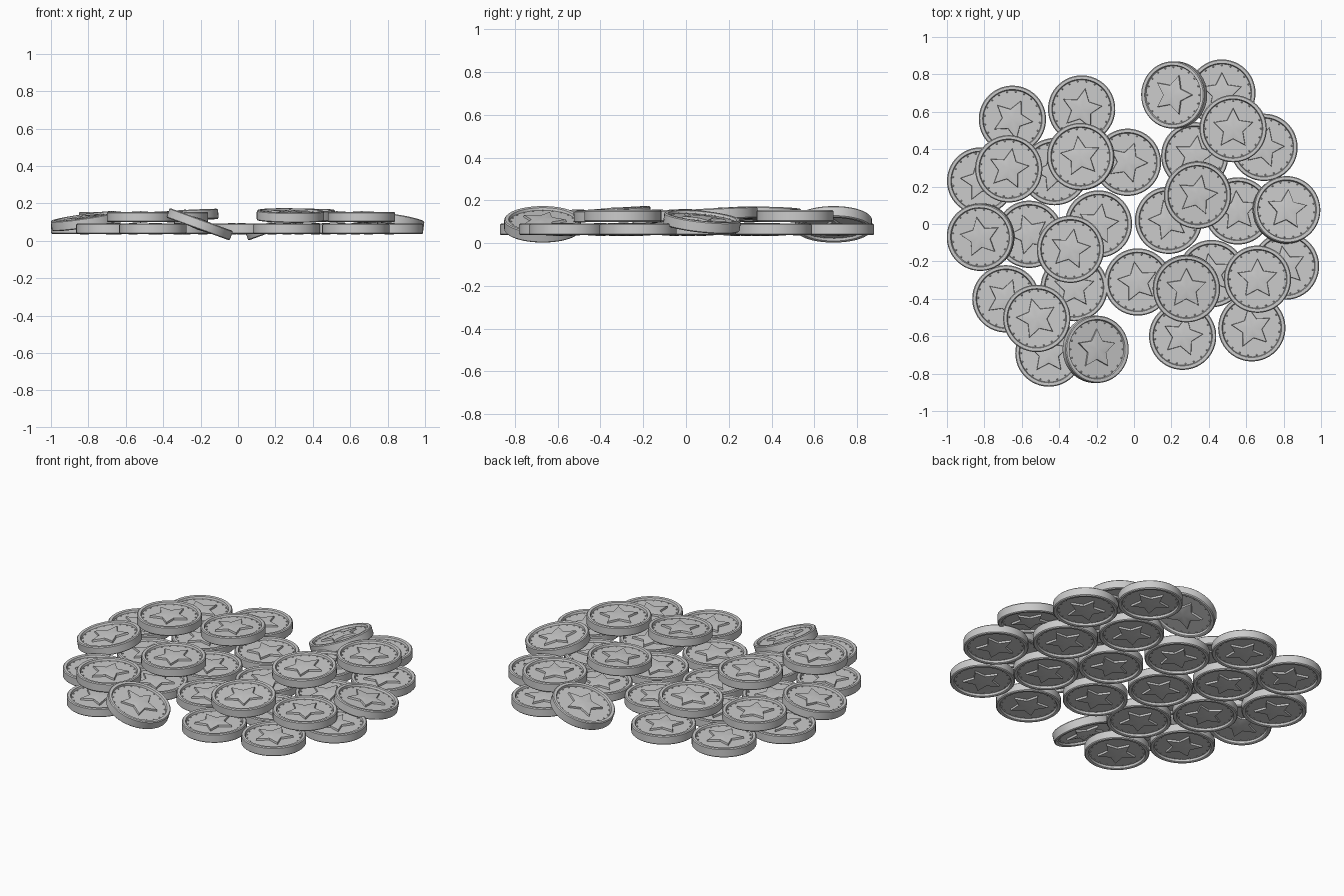
import bpy, bmesh, math
from mathutils import Vector, Matrix

if "Cube" in bpy.data.objects:
    bpy.data.objects.remove(bpy.data.objects["Cube"])

R = 0.18      # coin radius
SEG = 48


def lathe(bm, profile, seg):
    """Spin an (r, z) profile about z; the first and last points lie on the axis."""
    rings = []
    for r, z in profile:
        if r == 0:
            rings.append([bm.verts.new((0, 0, z))] * seg)
        else:
            rings.append([bm.verts.new((r * math.cos(2 * math.pi * i / seg),
                                        r * math.sin(2 * math.pi * i / seg), z)) for i in range(seg)])
    for a, b in zip(rings, rings[1:]):
        for i in range(seg):
            j = (i + 1) % seg
            quad = [a[i], a[j], b[j], b[i]]
            bm.faces.new(list(dict.fromkeys(quad)))


def add_star(bm, side):
    """Raised five-point star with a slightly peaked middle."""
    base, top = [], []
    for i in range(10):
        r = 0.112 if i % 2 == 0 else 0.056
        a = math.pi / 2 + i * math.pi / 5
        x, y = math.cos(a), math.sin(a)
        base.append(bm.verts.new((r * x, r * y, side * 0.011)))
        top.append(bm.verts.new((r * 0.96 * x, r * 0.96 * y, side * 0.024)))
    peak = bm.verts.new((0, 0, side * 0.031))
    for i in range(10):
        j = (i + 1) % 10
        bm.faces.new([base[i], base[j], top[j], top[i]])
        bm.faces.new([top[i], top[j], peak])


def coin_mesh():
    bm = bmesh.new()
    # disc with a raised rim on both faces
    half = [(0, 0.013), (0.155, 0.013), (0.159, 0.025), (0.162, 0.027), (0.175, 0.027), (R, 0.022)]
    lathe(bm, half + [(r, -z) for r, z in reversed(half)], SEG)
    for side in (1, -1):
        add_star(bm, side)
        # ring of small beads inside the rim
        for i in range(20):
            a = 2 * math.pi * i / 20
            m = Matrix.Translation((0.148 * math.cos(a), 0.148 * math.sin(a), side * 0.013))
            bmesh.ops.create_icosphere(bm, subdivisions=1, radius=0.005, matrix=m)
    bmesh.ops.recalc_face_normals(bm, faces=bm.faces)
    me = bpy.data.meshes.new("coin")
    bm.to_mesh(me)
    bm.free()
    for p in me.polygons:
        p.use_smooth = True
    me.set_sharp_from_angle(angle=math.radians(25))
    return me


mesh = coin_mesh()


def place(name, x, y, z, spin=0, tilt=0, low=(1, 0)):
    """Put a coin down, tipped by tilt degrees so that its edge towards low drops."""
    axis = Vector((-low[1], low[0], 0)).normalized()
    ob = bpy.data.objects.new(name, mesh)
    ob.matrix_world = (Matrix.Translation((x, y, z))
                       @ Matrix.Rotation(math.radians(tilt), 4, axis)
                       @ Matrix.Rotation(math.radians(spin), 4, 'Z'))
    bpy.context.collection.objects.link(ob)


# bottom layer: x, y, star spin
lower = [(-0.65, 0.56, -25), (-0.28, 0.615, -10), (0.47, 0.70, 0), (0.695, 0.41, -15),
         (0.325, 0.365, -8), (-0.035, 0.33, -20), (-0.425, 0.28, 15), (-0.82, 0.23, 10),
         (-0.56, -0.055, 20), (-0.19, 0.0, -10), (0.185, 0.02, 15), (0.555, 0.07, 5),
         (0.02, -0.31, 10), (0.415, -0.265, 10), (0.81, -0.225, 10), (0.63, -0.555, 10),
         (0.26, -0.60, -12), (-0.32, -0.34, 0), (-0.685, -0.40, -20), (-0.455, -0.69, 0)]
for i, (x, y, s) in enumerate(lower):
    place(f"lower_coin_{i + 1}", x, y, 0.064, s)

# top layer lying flat
upper = [(0.53, 0.51, 0), (-0.67, 0.295, -10), (-0.34, -0.135, -10),
         (0.66, -0.295, 0), (-0.52, -0.505, 15)]
for i, (x, y, s) in enumerate(upper):
    place(f"upper_coin_{i + 1}", x, y, 0.127, s)

# top layer with a slight lean
place("leaning_coin_1", -0.285, 0.36, 0.135, 8, 3, (-1, 0.3))
place("leaning_coin_2", 0.34, 0.155, 0.135, -12, 3, (-0.3, -1))
place("leaning_coin_3", 0.28, -0.345, 0.135, 0, 4, (0.2, -1))
place("leaning_coin_4", -0.82, -0.07, 0.105, 10, 9, (-0.9, -0.4))
place("leaning_coin_5", 0.815, 0.075, 0.1, -5, 10, (0.8, 0.6))

# steeply tipped coins at front and back
place("tipped_coin_front", -0.205, -0.67, 0.088, 0, 20, (1, 0))
place("tipped_coin_back", 0.215, 0.69, 0.088, -18, 20, (-1, 0))
